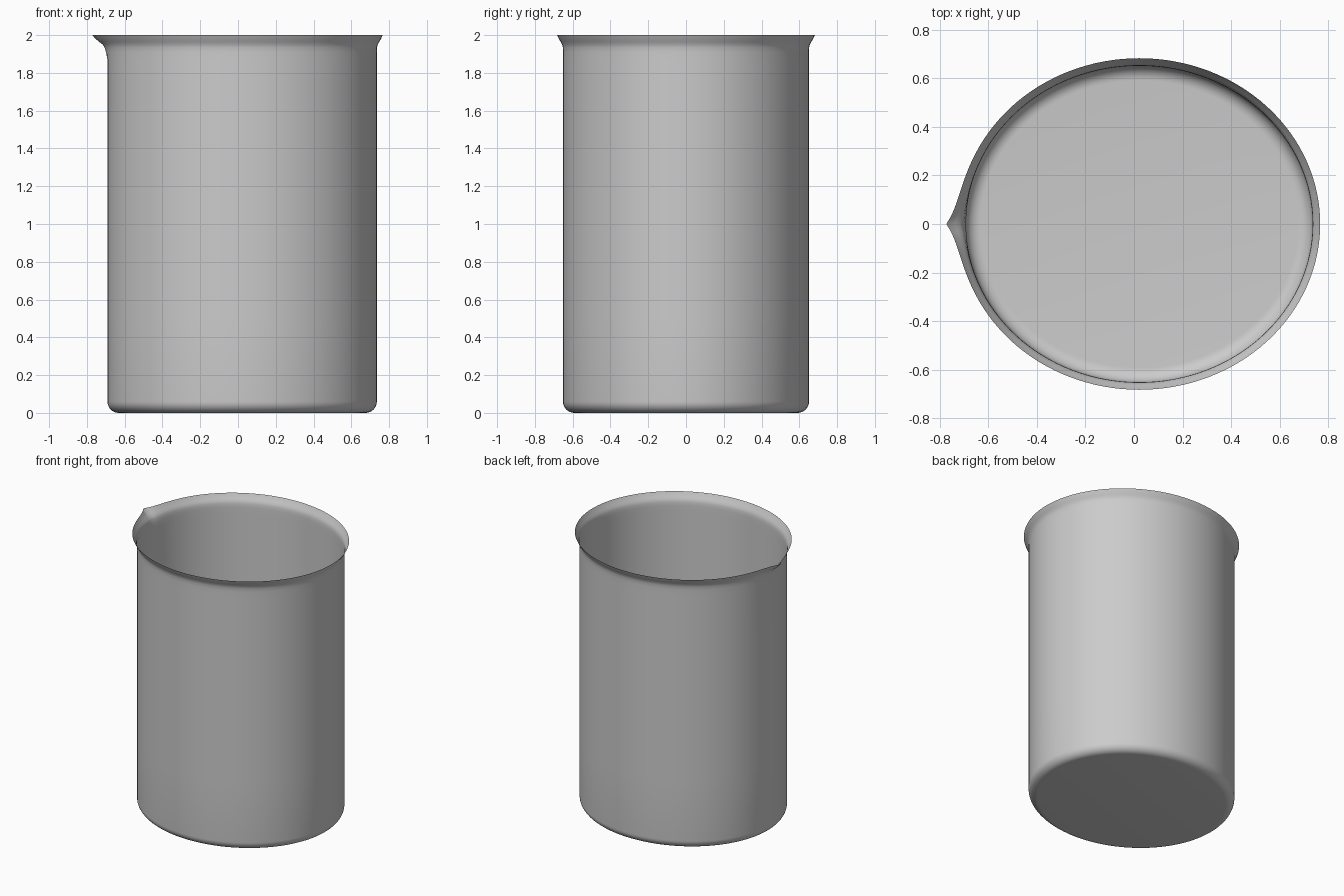
import bpy, bmesh
from math import sin, cos, pi, exp

if "Cube" in bpy.data.objects:
    bpy.data.objects.remove(bpy.data.objects["Cube"])

CX, RX, RY = 0.022, 0.713, 0.651   # oval body centre and radii
SEG, R = 128, 0.06                 # sides, bottom corner radius

# profile: (offset from wall, height, spout push)
profile = [(-R + R * sin(a * pi / 16), R - R * cos(a * pi / 16), 0) for a in range(9)]
profile += [(0, 0.5, 0), (0, 1.0, 0), (0, 1.5, 0), (0, 1.87, 0), (0, 1.91, 0.008),
            (0.001, 1.935, 0.014), (0.005, 1.95, 0.02), (0.013, 1.965, 0.032),
            (0.022, 1.98, 0.04), (0.031, 2.0, 0.05)]

bm = bmesh.new()


def ring(off, z, push):
    verts = []
    for i in range(SEG):
        t = 2 * pi * i / SEG
        x, y = CX + (RX + off) * cos(t), (RY + off) * sin(t)
        if x < 0:                  # pouring spout on the left
            x -= push * exp(-abs(y) / 0.07)
        verts.append(bm.verts.new((x, y, z)))
    return verts


# wall, corner and flared lip
rings = [ring(*p) for p in profile]
for a, b in zip(rings, rings[1:]):
    for i in range(SEG):
        j = (i + 1) % SEG
        bm.faces.new((a[i], a[j], b[j], b[i]))

# base disc
bm.faces.new(rings[0][::-1])

mesh = bpy.data.meshes.new("beaker")
bm.to_mesh(mesh)
bm.free()
beaker = bpy.data.objects.new("beaker", mesh)
bpy.context.collection.objects.link(beaker)
bpy.context.view_layer.objects.active = beaker
beaker.select_set(True)
bpy.ops.object.shade_smooth_by_angle(angle=0.8)
